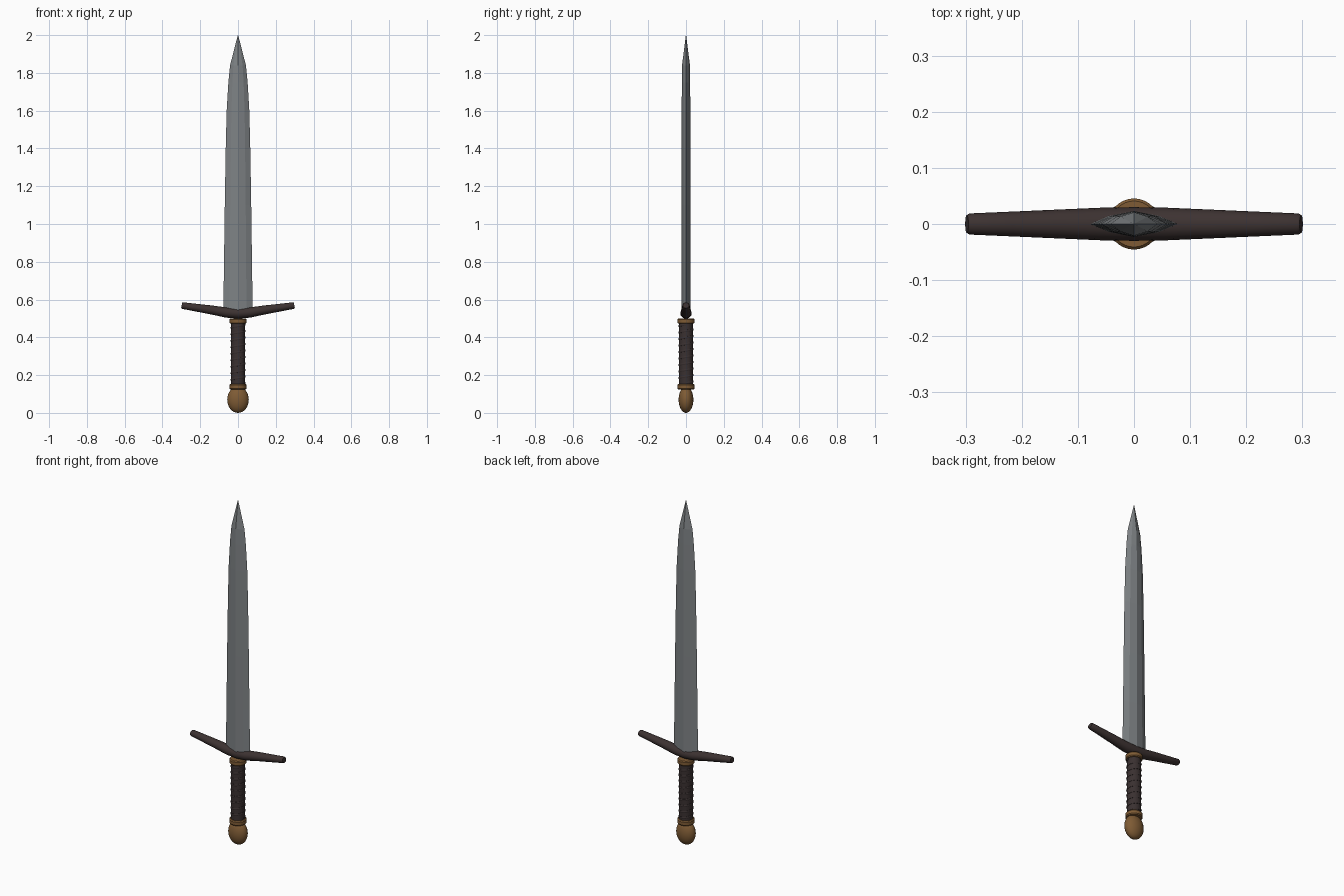
import bpy, bmesh, math
from mathutils import Vector

if "Cube" in bpy.data.objects:
    bpy.data.objects.remove(bpy.data.objects["Cube"])


def material(name, rgb):
    m = bpy.data.materials.new(name)
    m.diffuse_color = (*rgb, 1)
    m.use_nodes = True
    m.node_tree.nodes["Principled BSDF"].inputs["Base Color"].default_value = m.diffuse_color
    return m


STEEL = material("steel", (0.21, 0.225, 0.235))
LEATHER = material("dark leather", (0.042, 0.030, 0.030))
IRON = material("dark brown metal", (0.046, 0.032, 0.031))
BRASS = material("aged brass", (0.21, 0.105, 0.035))


def loft(name, rings, mat, smooth=None, closed=False):
    """Skin a series of equal-length point rings and cap the ends."""
    bm = bmesh.new()
    rows = [[bm.verts.new(p) for p in r] for r in rings]
    n = len(rows[0])
    for a, b in zip(rows, rows[1:]):
        for i in range(n):
            j = (i + 1) % n
            bm.faces.new((a[i], a[j], b[j], b[i]))
    bm.faces.new(rows[0][::-1])
    bm.faces.new(rows[-1])
    bmesh.ops.remove_doubles(bm, verts=bm.verts, dist=1e-5)
    bmesh.ops.recalc_face_normals(bm, faces=bm.faces)
    me = bpy.data.meshes.new(name)
    bm.to_mesh(me)
    bm.free()
    ob = bpy.data.objects.new(name, me)
    bpy.context.collection.objects.link(ob)
    me.materials.append(mat)
    if smooth:
        bpy.ops.object.select_all(action='DESELECT')
        ob.select_set(True)
        bpy.context.view_layer.objects.active = ob
        bpy.ops.object.shade_smooth_by_angle(angle=math.radians(smooth))
    return ob


def lathe(name, profile, mat, sides=32, smooth=40, sx=1, sy=1):
    rings = [[(r * sx * math.cos(t), r * sy * math.sin(t), z)
              for t in (2 * math.pi * i / sides for i in range(sides))]
             for r, z in profile]
    return loft(name, rings, mat, smooth)


# Blade: ridged section with bevelled edges, narrowing to a point
section = [(1, 0), (0.58, 0.62), (0, 1), (-0.58, 0.62),
           (-1, 0), (-0.58, -0.62), (0, -1), (0.58, -0.62)]
stations = [(0.52, 0.078, 0.023), (0.80, 0.074, 0.023), (1.10, 0.070, 0.023),
            (1.40, 0.065, 0.023), (1.60, 0.060, 0.023), (1.75, 0.051, 0.022),
            (1.84, 0.042, 0.021), (1.999, 0.0012, 0.0008)]
loft("blade", [[(x * w, y * t, z) for x, y in section] for z, w, t in stations], STEEL)

# Crossguard: tapered bar with upswept arms
guard_path = [(0.0, 0.527, 0.030), (0.06, 0.531, 0.029), (0.14, 0.545, 0.0255),
              (0.22, 0.557, 0.022), (0.293, 0.568, 0.0188), (0.298, 0.569, 0.016)]
path = [(-x, z, r) for x, z, r in guard_path[:0:-1]] + guard_path
rings = []
for k, (x, z, r) in enumerate(path):
    a, b = path[max(k - 1, 0)], path[min(k + 1, len(path) - 1)]
    d = Vector((b[0] - a[0], 0, b[1] - a[1])).normalized()
    up = Vector((-d.z, 0, d.x))
    rings.append([Vector((x, 0, z)) + Vector((0, 1, 0)) * r * math.cos(t)
                  + up * r * 0.93 * math.sin(t)
                  for t in (2 * math.pi * i / 16 for i in range(16))])
loft("crossguard", rings, IRON, 40)

# Grip core and spiral leather wrap
lathe("grip", [(0.036, 0.135), (0.037, 0.31), (0.036, 0.49)], LEATHER)
turns, per = 9, 28
rings = []
for k in range(turns * per + 1):
    t = 2 * math.pi * k / per
    z = 0.158 + 0.31 * k / (turns * per)
    rings.append([((0.036 + 0.0045 * math.cos(s)) * math.cos(t),
                   (0.036 + 0.0045 * math.cos(s)) * math.sin(t),
                   z + 0.006 * math.sin(s))
                  for s in (2 * math.pi * i / 6 for i in range(6))])
loft("grip_wrap", rings, LEATHER, 65)

# Brass collars at both ends of the grip
for name, z in (("lower_collar", 0.138), ("upper_collar", 0.486)):
    lathe(name, [(0.041, z - 0.014), (0.0455, z - 0.009),
                 (0.0455, z + 0.009), (0.041, z + 0.014)], BRASS)

# Pommel: flattened egg
egg = []
for i in range(17):
    a = math.pi * i / 16
    egg.append((max(math.sin(a), 0.001), 0.070 - 0.070 * math.cos(a)))
lathe("pommel", egg, BRASS, sx=0.057, sy=0.039, smooth=50)
